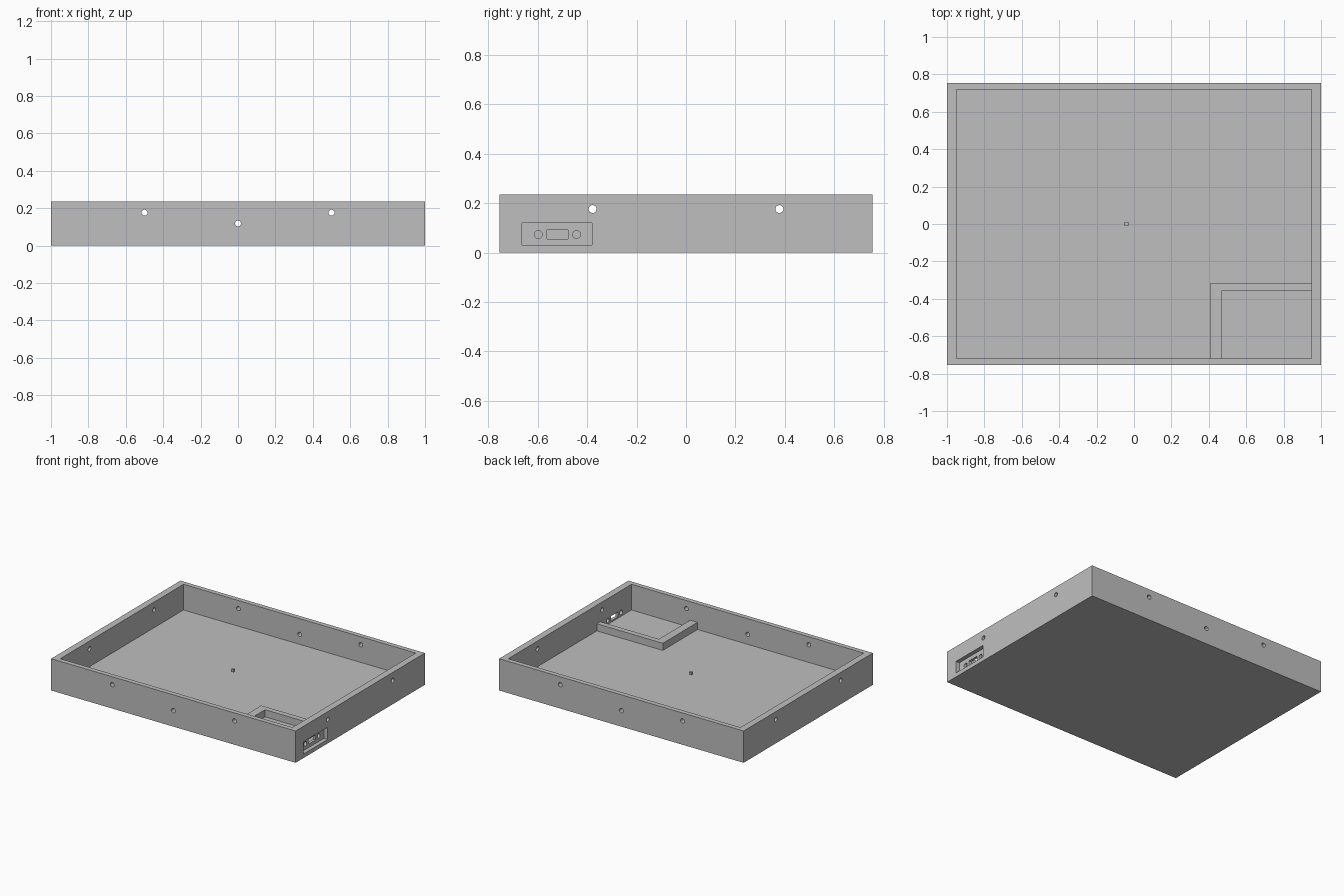
import bpy, math
from mathutils import Vector

if "Cube" in bpy.data.objects:
    bpy.data.objects.remove(bpy.data.objects["Cube"])

grey = bpy.data.materials.new("light_grey")
grey.diffuse_color = (0.52, 0.52, 0.52, 1)
grey.use_nodes = True
grey.node_tree.nodes["Principled BSDF"].inputs["Base Color"].default_value = grey.diffuse_color


def box(name, lo, hi):
    lo, hi = Vector(lo), Vector(hi)
    bpy.ops.mesh.primitive_cube_add(size=1)
    ob = bpy.context.object
    ob.name = name
    for v in ob.data.vertices:
        v.co = Vector([c * s for c, s in zip(v.co, hi - lo)]) + (lo + hi) / 2
    ob.data.materials.append(grey)
    return ob


def rod(name, axis, radius, length, centre):
    rot = (0, math.pi / 2, 0) if axis == "x" else (math.pi / 2, 0, 0)
    bpy.ops.mesh.primitive_cylinder_add(vertices=24, radius=radius, depth=length,
                                        location=centre, rotation=rot)
    ob = bpy.context.object
    ob.name = name
    ob.data.materials.append(grey)
    return ob


def cut(target, cutter):
    cutter.hide_render = True
    mod = target.modifiers.new("cut", "BOOLEAN")
    mod.operation = "DIFFERENCE"
    mod.solver = "EXACT"
    mod.object = cutter
    bpy.context.view_layer.objects.active = target
    bpy.ops.object.modifier_apply(modifier=mod.name)
    bpy.data.objects.remove(cutter)


# Open tray: thin floor and four walls
tray = box("tray", (-1, -0.755, 0), (1, 0.755, 0.235))
cut(tray, box("cavity_cutter", (-0.95, -0.72, 0.045), (0.95, 0.72, 0.4)))

# Screw holes through the front and back walls, then the side walls
for x, z in ((-0.5, 0.176), (0, 0.118), (0.5, 0.176)):
    cut(tray, rod("hole_cutter", "y", 0.016, 2, (x, 0, z)))
for y in (-0.378, 0.378):
    cut(tray, rod("hole_cutter", "x", 0.016, 2.4, (0, y, 0.176)))

# Connector recess in the right wall with a slot and two round holes
cut(tray, box("recess_cutter", (0.97, -0.663, 0.03), (1.1, -0.38, 0.12)))
cut(tray, box("slot_cutter", (0.92, -0.563, 0.055), (1.1, -0.478, 0.091)))
for y in (-0.598, -0.443):
    cut(tray, rod("hole_cutter", "x", 0.016, 0.2, (1.0, y, 0.073)))

# Low L-shaped rib around the connector corner
rib = box("corner_rib", (0.41, -0.73, 0.035), (0.96, -0.315, 0.098))
cut(rib, box("rib_cutter", (0.47, -0.8, 0), (1.1, -0.355, 0.2)))

# Tiny centre marker inside the tray
box("centre_marker", (-0.05, -0.01, 0.108), (-0.03, 0.01, 0.128))
